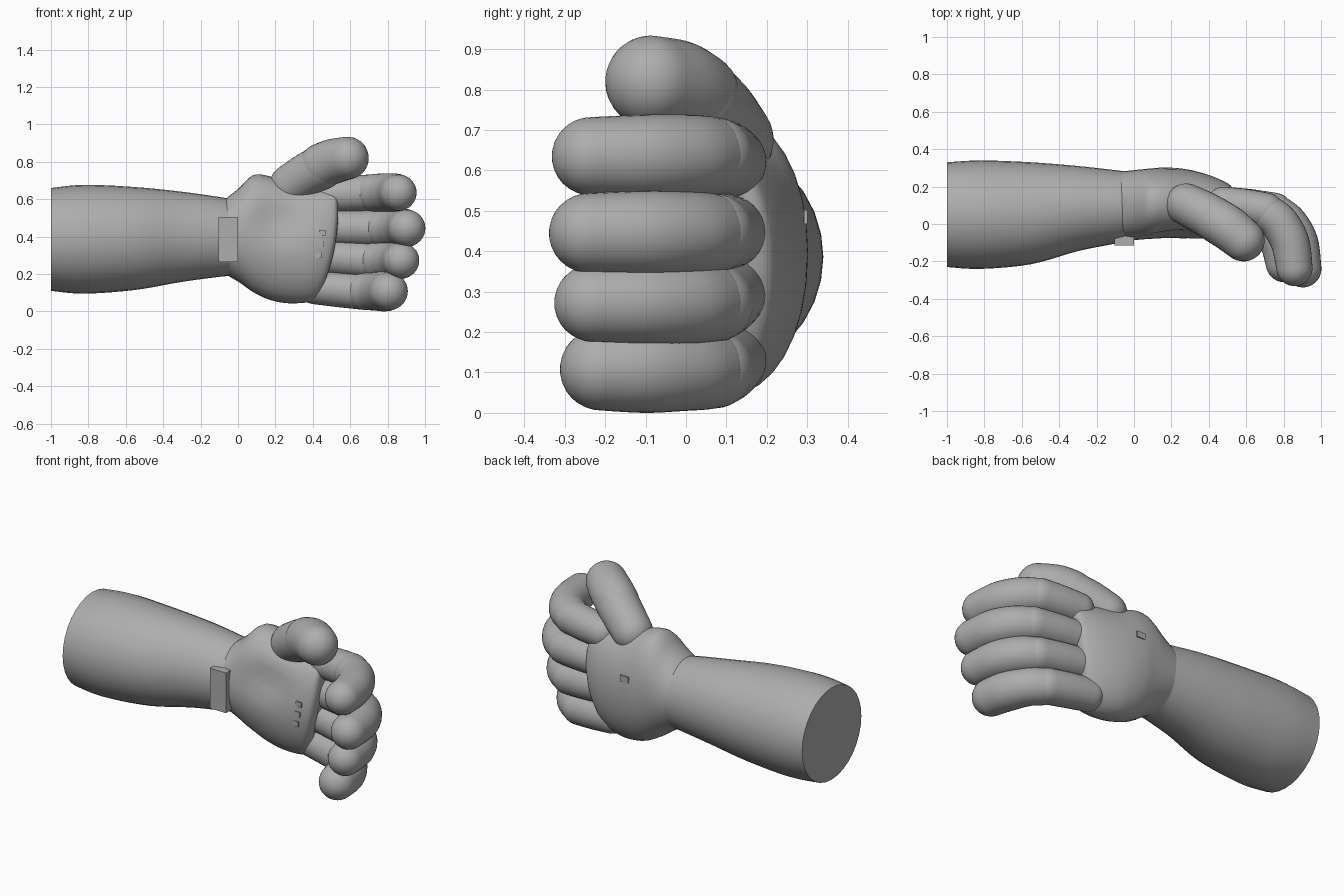
import bpy, bmesh, math
from mathutils import Vector

cube = bpy.data.objects.get("Cube")
if cube:
    bpy.data.objects.remove(cube, do_unlink=True)

grey = bpy.data.materials.new("plain_grey")
grey.use_nodes = True
tone = (0.42, 0.42, 0.42, 1)
grey.diffuse_color = tone
grey.node_tree.nodes["Principled BSDF"].inputs["Base Color"].default_value = tone

SIDES = 32


def finish(name, bm, smooth=True):
    bmesh.ops.recalc_face_normals(bm, faces=bm.faces[:])
    mesh = bpy.data.meshes.new(name)
    bm.to_mesh(mesh)
    bm.free()
    mesh.materials.append(grey)
    obj = bpy.data.objects.new(name, mesh)
    bpy.context.collection.objects.link(obj)
    if smooth:
        bpy.ops.object.select_all(action='DESELECT')
        obj.select_set(True)
        bpy.context.view_layer.objects.active = obj
        bpy.ops.object.shade_smooth_by_angle(angle=math.radians(40))
    return obj


def loft(name, rings):
    bm = bmesh.new()
    loops = [[bm.verts.new(p) for p in ring] for ring in rings]
    for a, b in zip(loops, loops[1:]):
        for i in range(SIDES):
            j = (i + 1) % SIDES
            bm.faces.new((a[i], a[j], b[j], b[i]))
    bm.faces.new(loops[0])
    bm.faces.new(loops[-1])
    return finish(name, bm)


def spline(rows, steps):
    """Catmull-Rom interpolation of rows of any width."""
    out = []
    for k in range(len(rows) - 1):
        quad = [rows[max(k - 1, 0)], rows[k], rows[k + 1], rows[min(k + 2, len(rows) - 1)]]
        for s in range(steps):
            t = s / steps
            out.append([b + 0.5 * t * (c - a + t * (2*a - 5*b + 4*c - d + t * (3*(b - c) + d - a)))
                        for a, b, c, d in zip(*quad)])
    return out + [list(rows[-1])]


def limb(name, sections, power, warp=lambda p: p):
    """Sections along x: x, low z, high z, front y, back y."""
    rings = []
    for x, z0, z1, y0, y1 in spline(sections, 5):
        ring = []
        for i in range(SIDES):
            a = math.tau * i / SIDES
            c, s = [math.copysign(abs(v) ** (2 / power), v) for v in (math.cos(a), math.sin(a))]
            ring.append(warp(Vector((x, (y0 + y1) / 2 + c * (y1 - y0) / 2,
                                     (z0 + z1) / 2 + s * (z1 - z0) / 2))))
        rings.append(ring)
    return loft(name, rings)


def digit(name, path):
    """Round-ended tube through points of x, y, z, radius."""
    pts = spline(path, 6)
    pos = [Vector(p[:3]) for p in pts]
    n = len(pos)
    stations = []
    for k in range(n):
        tangent = (pos[min(k + 1, n - 1)] - pos[max(k - 1, 0)]).normalized()
        stations.append((pos[k], tangent, pts[k][3]))

    def cap(station, sign):
        p, t, r = station
        angles = [math.pi / 2 * q / 8 for q in range(1, 8)] + [1.54]
        return [(p + t * sign * r * math.sin(a), t, r * math.cos(a)) for a in angles]

    stations = cap(stations[0], -1)[::-1] + stations + cap(stations[-1], 1)
    rings = []
    for p, t, r in stations:
        side = t.cross(Vector((0, 0, 1))).normalized()
        up = side.cross(t)
        rings.append([p + r * (side * math.cos(math.tau * i / SIDES) + up * math.sin(math.tau * i / SIDES))
                      for i in range(SIDES)])
    return loft(name, rings)


def block(name, centre, size):
    bm = bmesh.new()
    bmesh.ops.create_cube(bm, size=1)
    bmesh.ops.scale(bm, vec=size, verts=bm.verts)
    bmesh.ops.translate(bm, vec=centre, verts=bm.verts)
    return finish(name, bm, False)


# Forearm with a flat cut end
limb("forearm", [
    (-1, .11, .66, -.23, .33), (-.82, .095, .677, -.24, .34), (-.55, .115, .665, -.215, .33),
    (-.3, .158, .64, -.145, .31), (-.1, .185, .612, -.105, .288), (-.04, .19, .6, -.09, .28)], 2)


# Palm with a hollow in front and a curved knuckle edge
def shape_palm(p):
    if p.y < .1:
        p.y += .035 * math.exp(-((p.x - .22) / .15) ** 2 - ((p.z - .49) / .09) ** 2)
    p.x += (.025 - .5 * (p.z - .53) ** 2) * max(p.x / .5, 0) ** 2
    return p


limb("palm", [
    (-.07, .2, .6, -.085, .28), (0, .16, .655, -.088, .288), (.08, .105, .728, -.085, .296),
    (.17, .065, .722, -.08, .302), (.28, .045, .68, -.08, .292), (.4, .045, .665, -.075, .26),
    (.48, .055, .66, -.055, .222), (.505, .075, .65, -.03, .195), (.51, .11, .62, .01, .16)],
    2.08, shape_palm)

# Fingers: name, base x, base z, tip x, tip z, tip radius, tip y
for name, bx, bz, tx, tz, r, ty in [
        ("index", .48, .622, .85, .635, .103, -.235), ("middle", .48, .448, .895, .445, .105, -.24),
        ("ring", .45, .295, .865, .272, .102, -.23), ("little", .41, .13, .798, .108, .108, -.21)]:
    mid = tx - .145
    digit(name + "_finger_base", [(bx, .108, bz, .091), ((bx + mid) / 2, .092, (bz + tz) / 2, .095),
                                  (mid, .07, tz, .097)])
    digit(name + "_finger_tip", [(mid + .02, .05, tz, .1), (tx - .068, .0, tz, .103),
                                 (tx - .015, -.1, tz, r), (tx + .008, ty, tz, r - .006)])

# Thumb with a broad root
digit("thumb_base", [(.28, .105, .675, .112), (.37, .06, .732, .117), (.455, .012, .776, .119)])
digit("thumb_tip", [(.445, .016, .778, .12), (.51, -.025, .803, .12), (.585, -.086, .82, .114)])

# Wrist pad and small marks on the hand
block("wrist_pad", (-.053, -.06, .385), (.105, .108, .24))
block("back_mark", (.2, .296, .485), (.055, .009, .035))
for k, z in enumerate((.3, .36, .42)):
    block(f"palm_crease_{k + 1}", (.43 + .01 * k, -.068, z), (.035, .009, .03))
